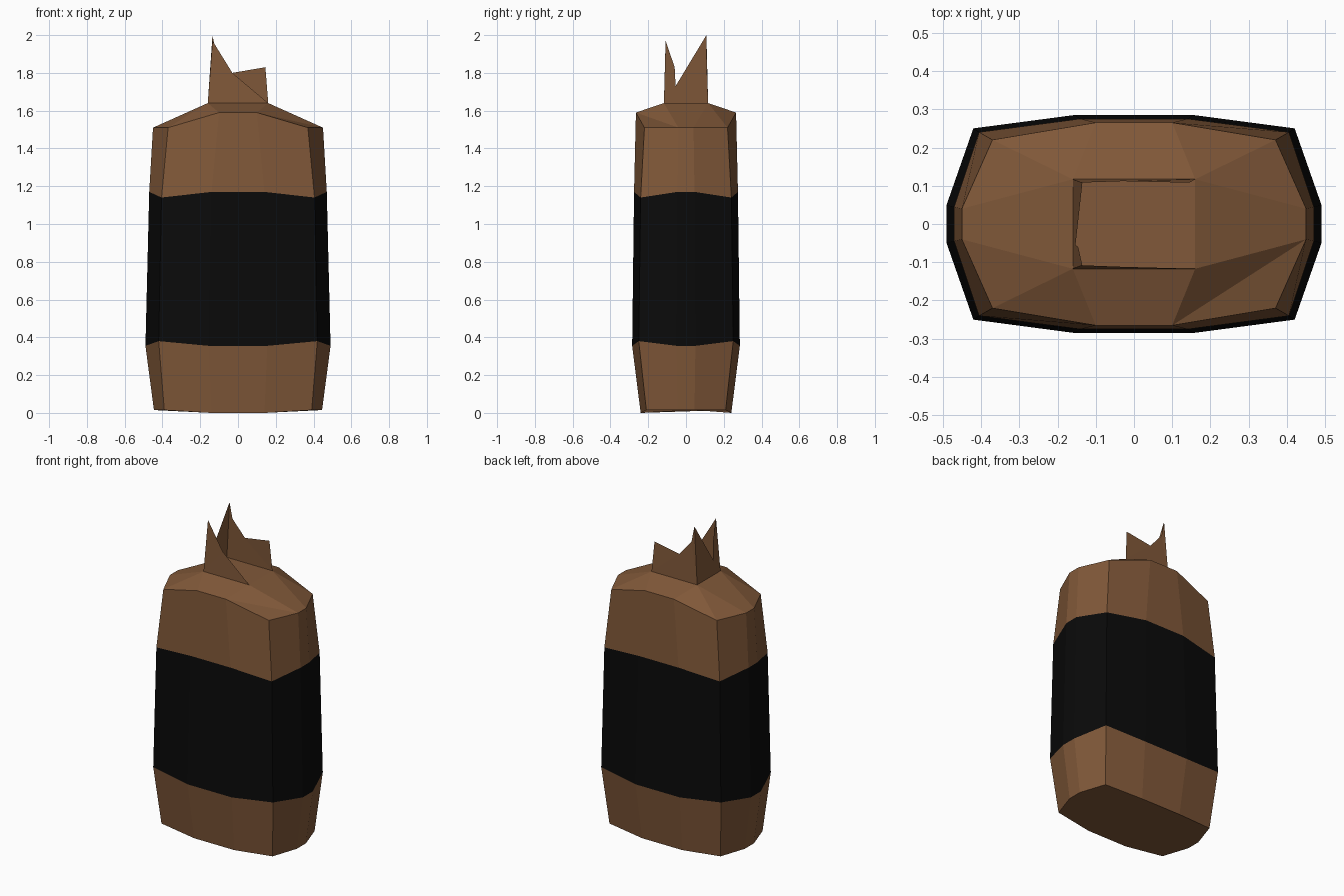
import bpy, bmesh

cube = bpy.data.objects.get("Cube")
if cube:
    bpy.data.objects.remove(cube, do_unlink=True)


def material(name, color):
    mat = bpy.data.materials.new(name)
    mat.diffuse_color = color
    mat.use_nodes = True
    bsdf = mat.node_tree.nodes["Principled BSDF"]
    bsdf.inputs["Base Color"].default_value = color
    bsdf.inputs["Roughness"].default_value = 0.9
    return mat


paper = material("brown_paper", (0.22, 0.099, 0.041, 1))
black = material("black_band", (0.003, 0.003, 0.003, 1))


def finish(bm, name, mats):
    mesh = bpy.data.meshes.new(name)
    bm.to_mesh(mesh)
    bm.free()
    for mat in mats:
        mesh.materials.append(mat)
    obj = bpy.data.objects.new(name, mesh)
    bpy.context.collection.objects.link(obj)
    return obj


def ring(bm, side, corner, front):
    """Twelve-sided loop mirrored from three points, anticlockwise."""
    quarter = [side, corner, front]
    loop = []
    for sx, sy in ((1, 1), (-1, 1), (-1, -1), (1, -1)):
        pts = quarter if sx * sy > 0 else quarter[::-1]
        loop += [bm.verts.new((sx * x, sy * y, z)) for x, y, z in pts]
    return loop


# Bag body: four loops from the base up to the shoulder
bm = bmesh.new()
loops = [
    ring(bm, (0.445, 0.045, 0.015), (0.39, 0.21, 0.015), (0.14, 0.24, 0.0)),
    ring(bm, (0.49, 0.05, 0.355), (0.42, 0.25, 0.38), (0.155, 0.285, 0.355)),
    ring(bm, (0.47, 0.045, 1.17), (0.405, 0.24, 1.14), (0.14, 0.275, 1.17)),
    ring(bm, (0.45, 0.04, 1.51), (0.37, 0.22, 1.51), (0.10, 0.265, 1.59)),
]
bm.faces.new(loops[0][::-1])
for level, (low, high) in enumerate(zip(loops, loops[1:])):
    for i in range(12):
        j = (i + 1) % 12
        face = bm.faces.new((low[i], low[j], high[j], high[i]))
        face.material_index = 1 if level == 1 else 0

# Shoulder: fold the top loop in to the rectangular neck
NX, NY, NZ = 0.16, 0.117, 1.64
neck = [bm.verts.new((sx * NX, sy * NY, NZ))
        for sx, sy in ((1, 1), (-1, 1), (-1, -1), (1, -1))]
top = loops[-1]
for q in range(4):
    a, b, c = top[3 * q:3 * q + 3]
    if q == 3:  # dented corner
        bm.faces.new((neck[q], a, c))
        bm.faces.new((a, b, c))
    else:
        bm.faces.new((neck[q], a, b))
        bm.faces.new((neck[q], b, c))
    bm.faces.new((neck[q], c, top[(3 * q + 3) % 12], neck[(q + 1) % 4]))
bm.faces.new(neck)
bmesh.ops.recalc_face_normals(bm, faces=bm.faces)
finish(bm, "bag_body", [paper, black])

# Torn paper walls standing around the neck
A, B = (-NX, -NY, NZ), (NX, -NY, NZ)
C, D = (NX, NY, NZ), (-NX, NY, NZ)
peak_front = (-0.135, -0.108, 1.97)
peak_back = (-0.135, 0.108, 2.0)
walls = {
    "torn_front_wall": [A, B, (-0.03, -0.112, 1.8), peak_front],
    "torn_back_wall": [C, D, peak_back, (-0.115, 0.109, 1.90),
                       (-0.03, 0.112, 1.8), (0.145, 0.108, 1.83)],
    "torn_right_wall": [D, A, peak_front, (-0.146, -0.06, 1.83),
                        (-0.153, -0.055, 1.73), peak_back],
}
for name, points in walls.items():
    bm = bmesh.new()
    bm.faces.new([bm.verts.new(p) for p in points])
    bmesh.ops.triangulate(bm, faces=bm.faces[:])
    finish(bm, name, [paper])
